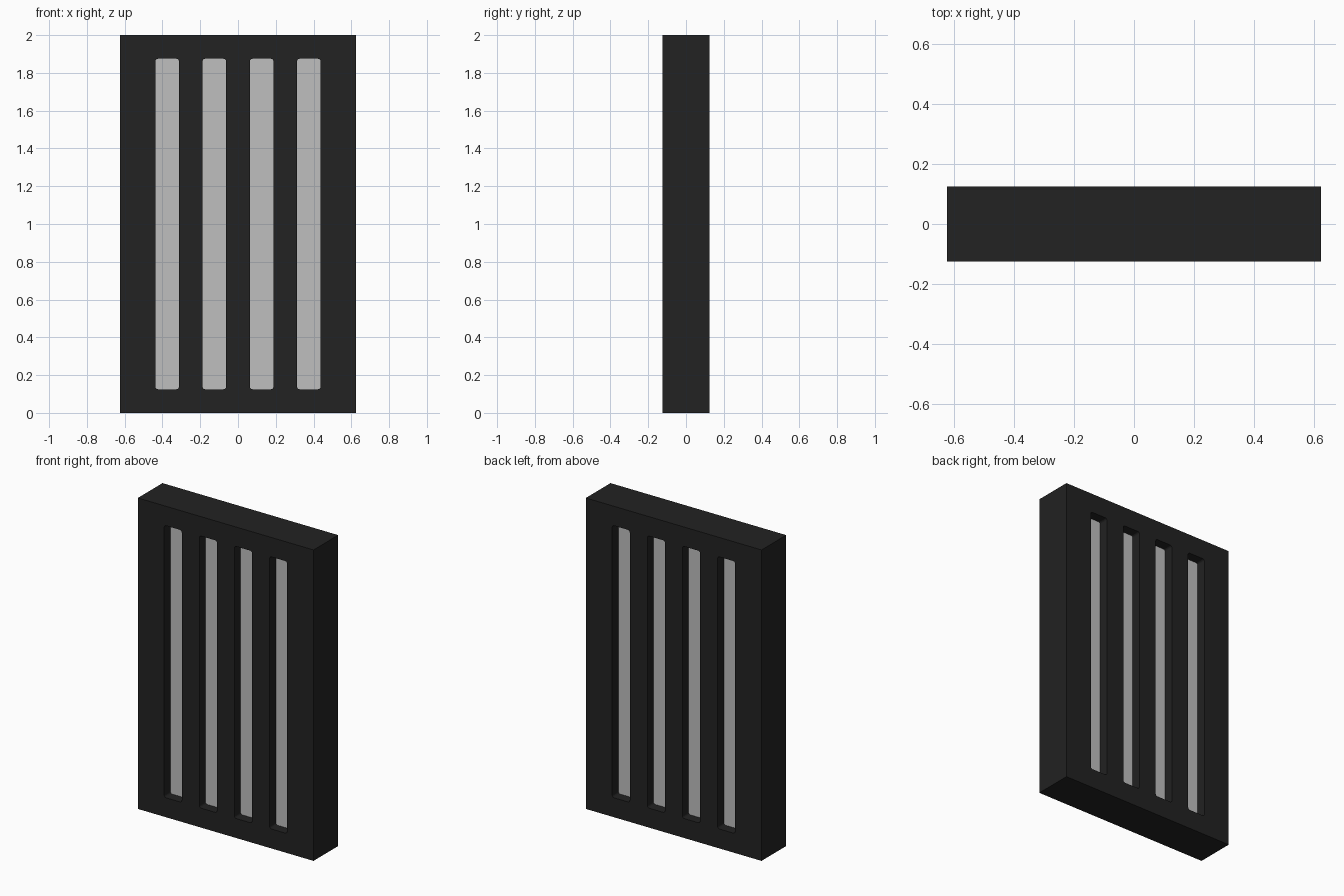
import bpy, bmesh, math
from mathutils import Matrix

cube = bpy.data.objects.get("Cube")
if cube:
    bpy.data.objects.remove(cube, do_unlink=True)

WIDTH, HEIGHT, DEPTH = 1.25, 2.0, 0.25
SLOT_W, SLOT_Z0, SLOT_Z1, CORNER = 0.125, 0.125, 1.875, 0.014
SLOT_X = [-0.375, -0.125, 0.125, 0.375]
PANE_DEPTH = 0.125


def material(name, value):
    mat = bpy.data.materials.new(name)
    mat.use_nodes = True
    colour = (value, value, value, 1.0)
    mat.diffuse_color = colour
    mat.node_tree.nodes["Principled BSDF"].inputs["Base Color"].default_value = colour
    return mat


def outline(x0, x1, z0, z1, r=0.0, steps=4):
    """Rectangle outline, with rounded corners when r is set."""
    if r == 0:
        return [(x0, z0), (x1, z0), (x1, z1), (x0, z1)]
    centres = [(x1 - r, z1 - r), (x0 + r, z1 - r), (x0 + r, z0 + r), (x1 - r, z0 + r)]
    points = []
    for i, (cx, cz) in enumerate(centres):
        for k in range(steps + 1):
            a = math.pi / 2 * (i + k / steps)
            points.append((cx + r * math.cos(a), cz + r * math.sin(a)))
    return points


def extruded(name, outlines, depth, mat):
    """Fill the outlines (inner ones become holes) and extrude along y."""
    curve = bpy.data.curves.new(name + "_profile", 'CURVE')
    curve.dimensions = '2D'
    curve.fill_mode = 'BOTH'
    curve.extrude = depth / 2
    for points in outlines:
        spline = curve.splines.new('POLY')
        spline.points.add(len(points) - 1)
        for p, (x, z) in zip(spline.points, points):
            p.co = (x, z, 0, 1)
        spline.use_cyclic_u = True
    temp = bpy.data.objects.new(name + "_profile", curve)
    bpy.context.collection.objects.link(temp)
    graph = bpy.context.evaluated_depsgraph_get()
    mesh = bpy.data.meshes.new_from_object(temp.evaluated_get(graph))
    bpy.data.objects.remove(temp, do_unlink=True)
    bpy.data.curves.remove(curve)

    # Stand the shape upright and weld the caps to the sides
    mesh.transform(Matrix.Rotation(math.pi / 2, 4, 'X'))
    bm = bmesh.new()
    bm.from_mesh(mesh)
    bmesh.ops.remove_doubles(bm, verts=bm.verts, dist=1e-5)
    bmesh.ops.recalc_face_normals(bm, faces=bm.faces)
    for f in bm.faces:
        f.smooth = False
        f.material_index = 0
    bm.to_mesh(mesh)
    bm.free()
    mesh.name = name
    mesh.materials.clear()
    mesh.materials.append(mat)
    obj = bpy.data.objects.new(name, mesh)
    bpy.context.collection.objects.link(obj)
    return obj


black = material("frame black", 0.0160)
grey = material("pane light grey", 0.52)

# Thick frame with four tall rounded slots
slots = [outline(x - SLOT_W / 2, x + SLOT_W / 2, SLOT_Z0, SLOT_Z1, CORNER) for x in SLOT_X]
extruded("frame", [outline(-WIDTH / 2, WIDTH / 2, 0, HEIGHT)] + slots, DEPTH, black)

# A pane recessed from both sides in each slot
for i, slot in enumerate(slots):
    extruded(f"pane_{i + 1}", [slot], PANE_DEPTH, grey)
